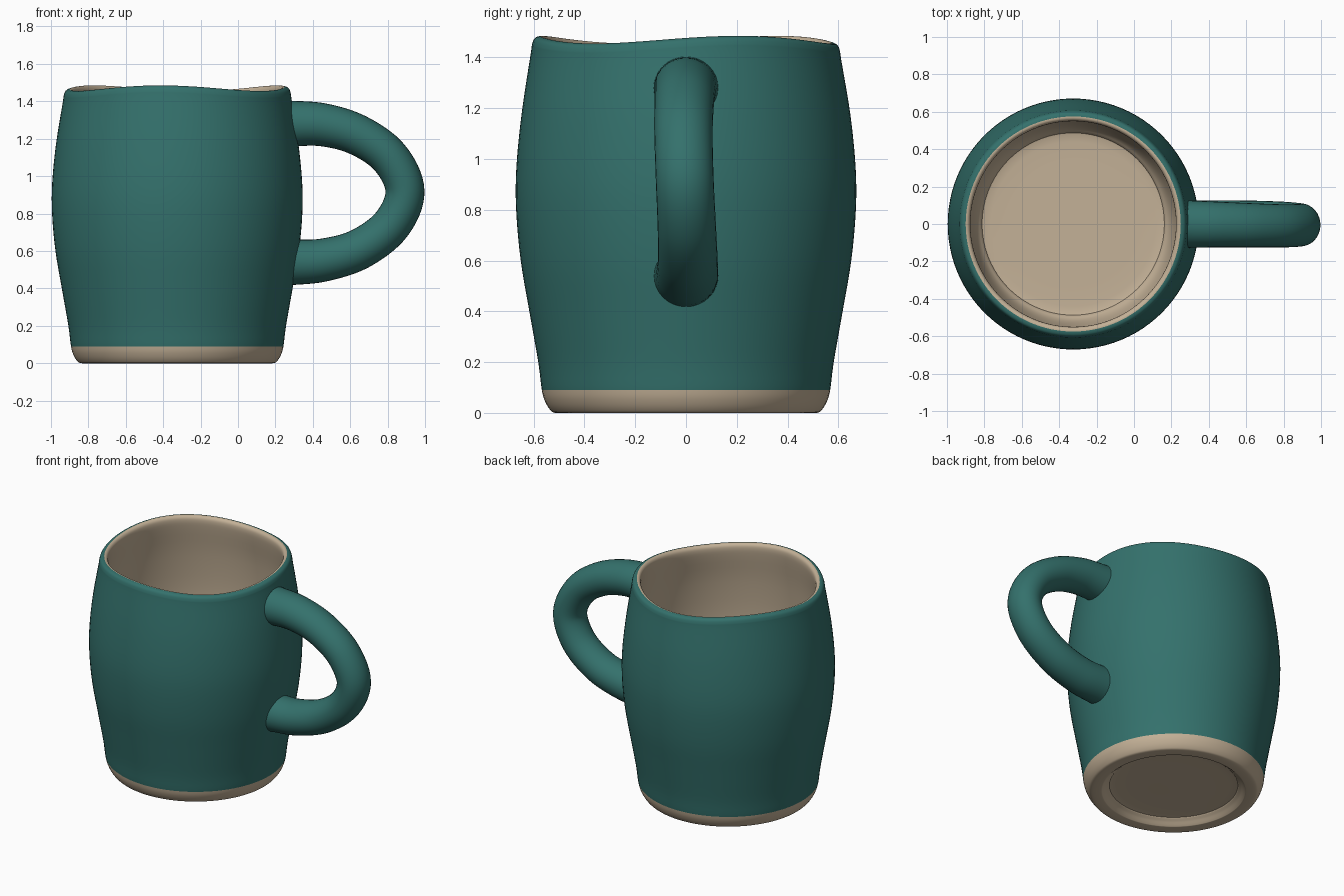
import bpy, bmesh, math
from mathutils import Vector

cube = bpy.data.objects.get("Cube")
if cube:
    bpy.data.objects.remove(cube)

AXIS_X = -0.325      # centre line of the cup
SEGMENTS = 96


def make_material(name, color):
    mat = bpy.data.materials.new(name)
    mat.use_nodes = True
    mat.diffuse_color = color
    bsdf = mat.node_tree.nodes["Principled BSDF"]
    bsdf.inputs["Base Color"].default_value = color
    bsdf.inputs["Roughness"].default_value = 0.6
    return mat


teal = make_material("teal glaze", (0.034, 0.165, 0.15, 1))
clay = make_material("bare clay", (0.55, 0.44, 0.31, 1))


def smooth_path(points, steps):
    """Catmull-Rom curve through the points."""
    pts = [Vector(p) for p in points]
    pts = [pts[0]] + pts + [pts[-1]]
    path = []
    for a, b, c, d in zip(pts, pts[1:], pts[2:], pts[3:]):
        for i in range(steps):
            t = i / steps
            path.append(0.5 * (2 * b + (c - a) * t + (2 * a - 5 * b + 4 * c - d) * t * t
                               + (3 * b - a - 3 * c + d) * t ** 3))
    return path + [pts[-1]]


def skin(name, rings, materials, pick):
    """Join rings of points into a closed tube; pick(i) gives the material of band i."""
    bm = bmesh.new()
    loops = [[bm.verts.new(p) for p in ring] for ring in rings]
    for i, (low, high) in enumerate(zip(loops, loops[1:])):
        for j in range(len(low)):
            k = (j + 1) % len(low)
            face = bm.faces.new((low[j], low[k], high[k], high[j]))
            face.material_index = pick(i)
    bm.faces.new(loops[0][::-1]).material_index = pick(0)
    bm.faces.new(loops[-1]).material_index = pick(len(rings) - 2)
    bmesh.ops.recalc_face_normals(bm, faces=bm.faces)
    mesh = bpy.data.meshes.new(name)
    bm.to_mesh(mesh)
    bm.free()
    obj = bpy.data.objects.new(name, mesh)
    bpy.context.collection.objects.link(obj)
    for mat in materials:
        mesh.materials.append(mat)
    bpy.ops.object.select_all(action="DESELECT")
    obj.select_set(True)
    bpy.context.view_layer.objects.active = obj
    bpy.ops.object.shade_smooth_by_angle(angle=math.radians(40))
    return obj


# Cup profile (radius, height): under the foot, up the wall, over the rim, down inside
foot = [(0.02, 0.045), (0.36, 0.045), (0.41, 0.035), (0.445, 0.006), (0.46, 0),
        (0.515, 0), (0.535, 0.012), (0.555, 0.045), (0.568, 0.09)]
wall = [(0.582, 0.2), (0.617, 0.4), (0.651, 0.6), (0.669, 0.8), (0.668, 0.97), (0.647, 1.18),
        (0.612, 1.4), (0.606, 1.44), (0.596, 1.462), (0.575, 1.47)]
lining = [(0.558, 1.464), (0.55, 1.44), (0.556, 1.38), (0.59, 1.18), (0.613, 0.9),
          (0.596, 0.6), (0.555, 0.34), (0.525, 0.2), (0.49, 0.14), (0.44, 0.12), (0.02, 0.12)]
STEPS = 4


def cup_ring(radius, height):
    # The lip rises and dips three times around
    blend = min(max((height - 1.1) / 0.36, 0), 1)
    lift = 0.015 * blend * blend * (3 - 2 * blend)
    ring = []
    for j in range(SEGMENTS):
        a = math.tau * j / SEGMENTS
        ring.append((AXIS_X + radius * math.cos(a), radius * math.sin(a),
                     height + lift * math.cos(3 * (a - math.radians(21)))))
    return ring


glaze_start = (len(foot) - 1) * STEPS
glaze_end = (len(foot) + len(wall) - 1) * STEPS
skin("mug_body", [cup_ring(max(p.x, 0.01), p.y) for p in smooth_path(foot + wall + lining, STEPS)],
     [clay, teal], lambda i: int(glaze_start <= i < glaze_end))

# Handle centre line (x, y, z), slightly swayed, thinner in the middle
centre = [(0.275, 0, 1.28), (0.45, -0.003, 1.275), (0.64, -0.007, 1.22), (0.81, -0.01, 1.1),
          (0.893, -0.005, 0.92), (0.82, 0.003, 0.74), (0.65, 0.007, 0.61), (0.45, 0.004, 0.55),
          (0.275, 0, 0.54)]
path = smooth_path(centre, 8)
side = Vector((0, 1, 0))
rings = []
for i, p in enumerate(path):
    tangent = (path[min(i + 1, len(path) - 1)] - path[max(i - 1, 0)]).normalized()
    out = tangent.cross(side).normalized()
    swell = abs(2 * i / (len(path) - 1) - 1) ** 2
    thick, wide = 0.104 + 0.02 * swell, 0.114 + 0.014 * swell
    rings.append([p + out * thick * math.cos(math.tau * j / 32)
                  + side * wide * math.sin(math.tau * j / 32) for j in range(32)])
skin("mug_handle", rings, [teal], lambda i: 0)
